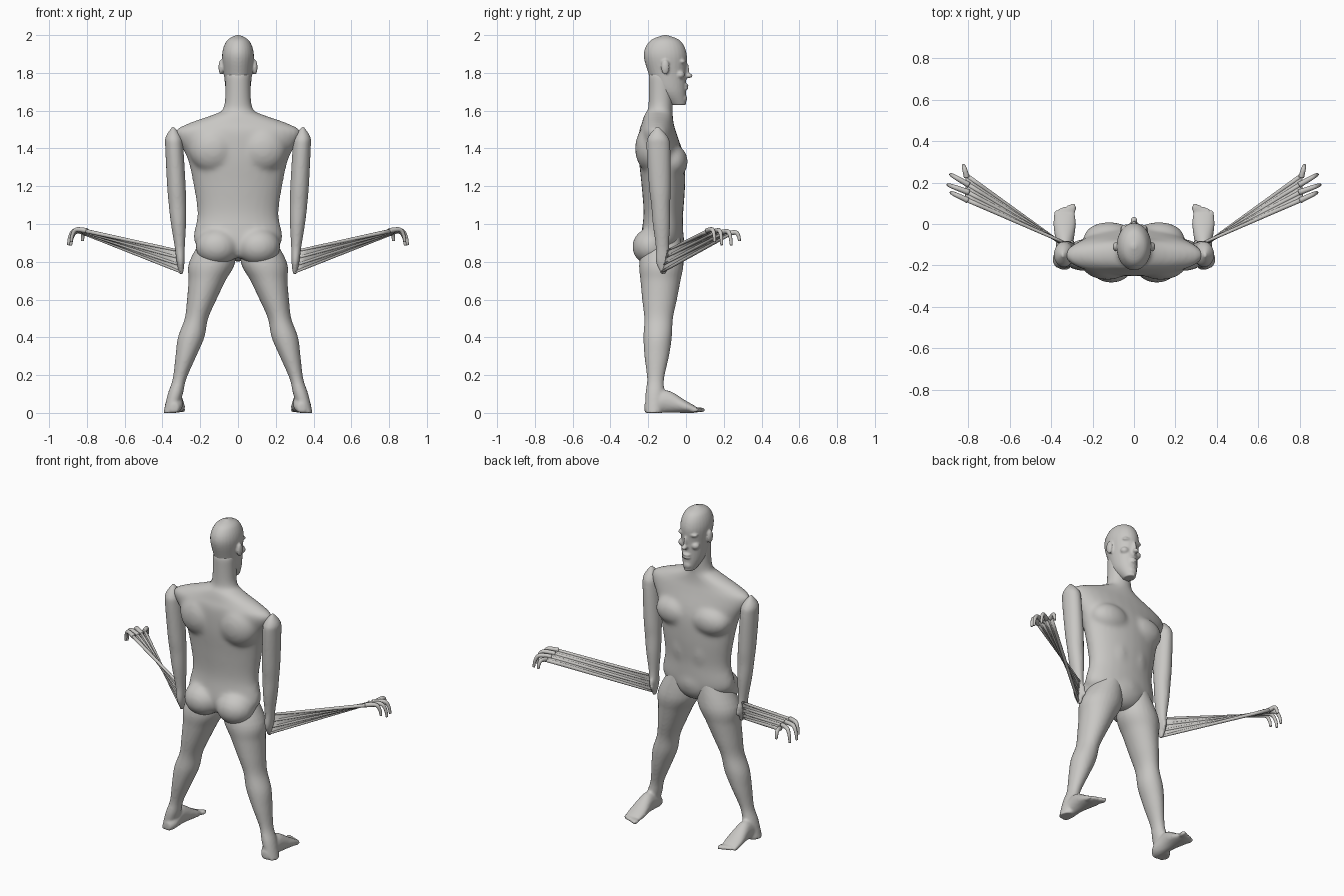
import bpy, bmesh, math
from mathutils import Vector, Matrix

if "Cube" in bpy.data.objects:
    bpy.data.objects.remove(bpy.data.objects["Cube"])

COLOUR = (.58, .57, .55, 1)
clay = bpy.data.materials.new("warm grey clay")
clay.use_nodes = True
clay.diffuse_color = COLOUR
clay.node_tree.nodes["Principled BSDF"].inputs["Base Color"].default_value = COLOUR

X, Y, Z = Vector((1, 0, 0)), Vector((0, 1, 0)), Vector((0, 0, 1))
SIDES, STEPS = 28, 5


def spline(keys):
    """Fill in a smooth run of values between the key rows."""
    rows = [Vector(k) for k in keys]
    rows = [rows[0], *rows, rows[-1]]
    result = []
    for a, b, c, d in zip(rows, rows[1:], rows[2:], rows[3:]):
        for step in range(STEPS):
            t = step / STEPS
            bend = (c - a) * t + (a * 2 - b * 5 + c * 4 - d) * t**2 + (b * 3 - a - c * 3 + d) * t**3
            result.append(b + bend / 2)
    return result + [rows[-1]]


def skin_rings(bm, rings):
    """Bridge rings of (centre, half axis u, half axis v) into a closed tube."""
    loops = []
    for centre, u, v in rings:
        angles = [math.tau * i / SIDES for i in range(SIDES)]
        loops.append([bm.verts.new(centre + u * math.cos(a) + v * math.sin(a)) for a in angles])
    for low, high in zip(loops, loops[1:]):
        for i in range(SIDES):
            j = (i + 1) % SIDES
            bm.faces.new((low[i], low[j], high[j], high[i]))
    bm.faces.new(loops[0][::-1])
    bm.faces.new(loops[-1])


def trunk(bm, keys):
    """Upright loft on the mid plane; rows are height, y, half width, half depth."""
    skin_rings(bm, [(Vector((0, y, z)), X * wide, Y * deep) for z, y, wide, deep in spline(keys)])


def limb(bm, start, slope, keys):
    """Loft along a straight slanted axis; rows are height, half width, half depth."""
    skin_rings(bm, [(start + slope * z, X * wide, Y * deep) for z, wide, deep in spline(keys)])


def tube(bm, points, start_radius, end_radius):
    path = spline(points)
    rings = []
    for i, p in enumerate(path):
        along = (path[min(i + 1, len(path) - 1)] - path[max(i - 1, 0)]).normalized()
        u = along.cross(Y if abs(along.y) < abs(along.x) else X).normalized()
        radius = start_radius + (end_radius - start_radius) * i / (len(path) - 1)
        rings.append((p, u * radius, along.cross(u) * radius))
    skin_rings(bm, rings)


def blob(bm, centre, size):
    place = Matrix.Translation(centre) @ Matrix.Diagonal((*size, 1))
    bmesh.ops.create_uvsphere(bm, u_segments=24, v_segments=16, radius=1, matrix=place)


def pair(bm, centre, size):
    x, y, z = centre
    for side in (x, -x):
        blob(bm, (side, y, z), size)


def finish(name, bm, voxel=None, smooth=0, thickness=None, mirror=False):
    bmesh.ops.recalc_face_normals(bm, faces=bm.faces)
    for face in bm.faces:
        face.smooth = True
    mesh = bpy.data.meshes.new(name)
    bm.to_mesh(mesh)
    bm.free()
    mesh.materials.append(clay)
    ob = bpy.data.objects.new(name, mesh)
    bpy.context.collection.objects.link(ob)
    if voxel:
        blend = ob.modifiers.new("blend", "REMESH")
        blend.mode, blend.voxel_size, blend.use_smooth_shade = "VOXEL", voxel, True
    if smooth:
        soften = ob.modifiers.new("soften", "SMOOTH")
        soften.factor, soften.iterations = .5, smooth
    if thickness:
        solid = ob.modifiers.new("thickness", "SOLIDIFY")
        solid.thickness, solid.offset = thickness, 0
    if mirror:
        ob.modifiers.new("mirror", "MIRROR")


# Torso and neck
bm = bmesh.new()
trunk(bm, [(.82, -.14, .08, .07), (.9, -.13, .23, .11), (1.05, -.12, .215, .105),
           (1.2, -.12, .235, .115), (1.35, -.13, .27, .12), (1.48, -.15, .335, .1),
           (1.53, -.15, .27, .085), (1.58, -.145, .13, .075), (1.62, -.135, .075, .065),
           (1.8, -.13, .068, .07)])
pair(bm, (.11, -.18, .88), (.115, .105, .1))      # buttocks
pair(bm, (.12, -.07, 1.33), (.125, .08, .09))     # chest
pair(bm, (.13, -.18, 1.4), (.13, .09, .13))       # shoulder blades
pair(bm, (.06, -.09, 1.13), (.09, .08, .17))      # belly
blob(bm, (0, -.1, .92), (.15, .09, .12))
finish("torso_and_neck", bm, voxel=.012, smooth=12)

# Head
bm = bmesh.new()
trunk(bm, [(1.63, -.04, .03, .04), (1.7, -.08, .062, .08), (1.8, -.1, .075, .1),
           (1.9, -.11, .084, .114), (1.97, -.11, .06, .08), (2, -.11, .01, .01)])
pair(bm, (.033, -.02, 1.86), (.033, .02, .012))   # brows
pair(bm, (.043, -.03, 1.79), (.026, .024, .022))  # cheeks
pair(bm, (.03, -.024, 1.835), (.014, .016, .01))  # eyes
pair(bm, (.09, -.11, 1.83), (.013, .022, .04))    # ears
blob(bm, (0, 0, 1.81), (.011, .018, .045))        # nose
blob(bm, (0, .016, 1.785), (.017, .02, .012))
for lip in (1.735, 1.718):
    blob(bm, (0, 0, lip), (.025, .013, .008))
blob(bm, (0, -.012, 1.665), (.027, .018, .024))   # chin
finish("head", bm, voxel=.006, smooth=3)

# Legs and bare feet
bm = bmesh.new()
limb(bm, Vector((.36, -.17, 0)), Vector((-.28, .05, 1)), [
    (0, .035, .045), (.1, .04, .05), (.18, .036, .045), (.3, .055, .065), (.4, .07, .075),
    (.5, .062, .076), (.6, .078, .092), (.7, .098, .106), (.8, .122, .117), (.95, .08, .09)])
FOOT = .335
skin_rings(bm, [(Vector((FOOT, y, high)), X * wide, Z * high) for y, high, wide in spline([
    (-.22, .025, .02), (-.18, .042, .042), (-.1, .06, .042), (0, .032, .055), (.05, .018, .05)])])
for i in range(-2, 3):
    blob(bm, (FOOT + .021 * i, .06 - .008 * i, .016), (.012 - .001 * i, .028, .014))
finish("legs_and_feet", bm, voxel=.008, smooth=5, mirror=True)

# Arms with palm and thumb
bm = bmesh.new()
limb(bm, Vector((.26, -.09, 0)), Vector((.055, -.04, 1)), [
    (.735, .01, .012), (.8, .021, .038), (.88, .027, .035), (1, .04, .046), (1.1, .046, .05),
    (1.2, .049, .058), (1.4, .048, .063), (1.46, .043, .053), (1.515, .005, .008)])
tube(bm, [(.31, -.11, .86), (.3, -.09, .82), (.295, -.085, .775)], .016, .008)
finish("arms", bm, voxel=.007, smooth=5, mirror=True)

# Stretched webs: a ruled, twisted sheet from each hand
near_low, near_high = Vector((.3, -.13, .745)), Vector((.325, -.095, .86))
far_front, far_back = Vector((.81, .235, .95)), Vector((.815, .12, .965))


def web_point(along, across):
    return near_low.lerp(near_high, across).lerp(far_front.lerp(far_back, across), along)


bm = bmesh.new()
LONG, WIDE = 12, 8
grid = [[bm.verts.new(web_point(i / LONG, j / WIDE)) for j in range(WIDE + 1)]
        for i in range(LONG + 1)]
for row, following in zip(grid, grid[1:]):
    for j in range(WIDE):
        bm.faces.new((row[j], following[j], following[j + 1], row[j + 1]))
finish("stretched_hand_webs", bm, thickness=.008, mirror=True)

# Cords along the webs, each ending in a finger that curls down
cords, fingers = bmesh.new(), bmesh.new()
for i, (angle, reach) in enumerate([(75, .05), (30, .085), (20, .09), (25, .075)]):
    across = i / 3
    tube(cords, [web_point(0, across), web_point(1, across)], .007, .011)
    turn = math.radians(angle)
    outward = (X * math.cos(turn) + Y * math.sin(turn)) * reach
    base = web_point(1, across)
    tube(fingers, [base - outward * .2, base + outward * .6 + Z * .005,
                   base + outward * .9 - Z * reach * .3, base + outward - Z * reach * .8], .014, .007)
finish("stretched_finger_cords", cords, mirror=True)
finish("finger_ends", fingers, mirror=True)
